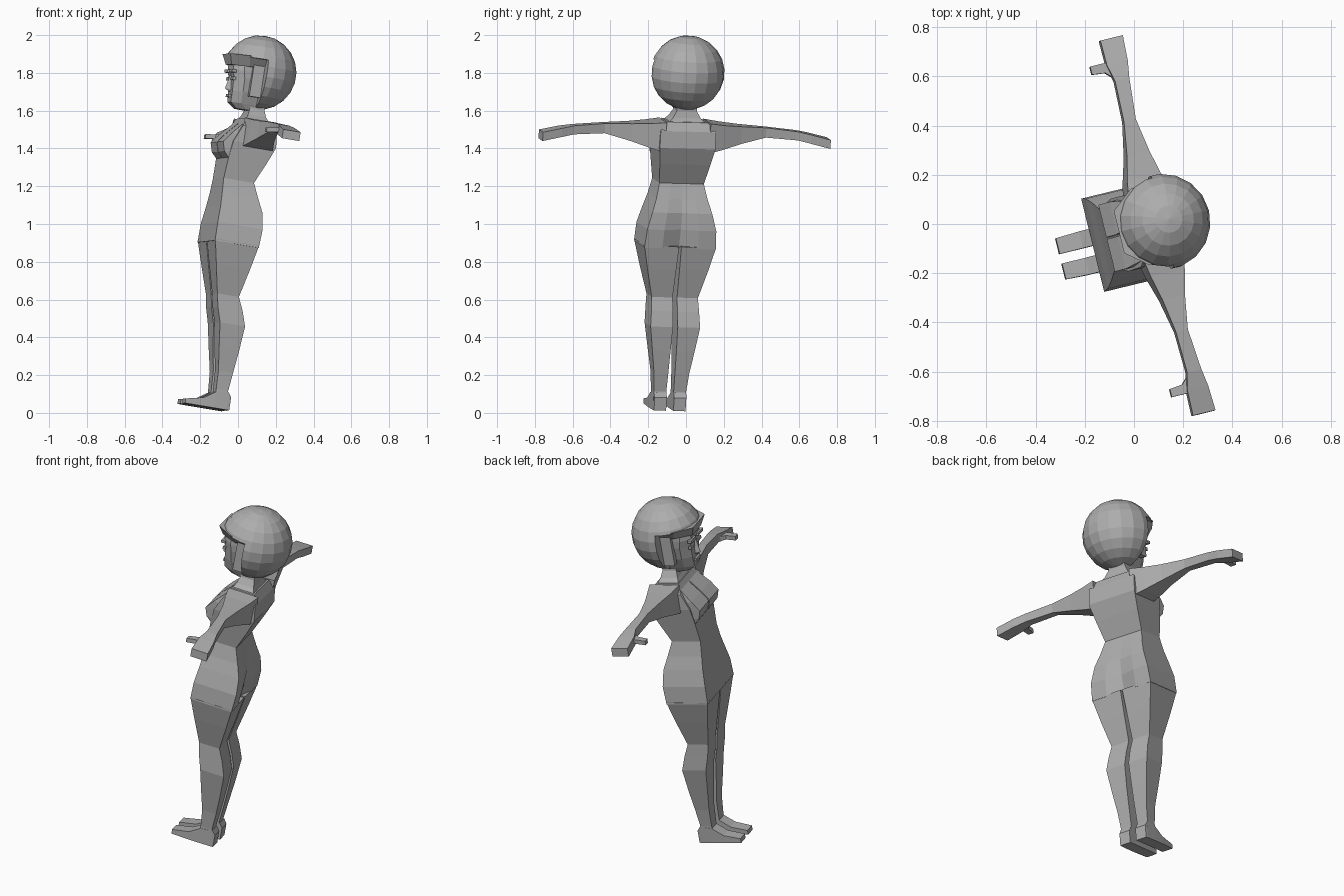
import bpy, bmesh
from mathutils import Matrix, Vector

if "Cube" in bpy.data.objects:
    bpy.data.objects.remove(bpy.data.objects["Cube"])

# Local frame: x = sideways, y = backward, z = along the body; the figure is posed turned and leaning.
up = Vector((0.15, 0.064, 0.986)).normalized()
back = Vector((0.96, 0.233, -0.16))
back = (back - up * back.dot(up)).normalized()
side_axis = back.cross(up)
pose = Matrix((side_axis, back, up)).transposed().to_4x4()
pose.translation = (-0.075, -0.088, 0.012)

grey = bpy.data.materials.new("plain_grey")
grey.diffuse_color = (0.42, 0.42, 0.42, 1)
grey.use_nodes = True
grey.node_tree.nodes["Principled BSDF"].inputs["Base Color"].default_value = grey.diffuse_color


def finish(bm, name):
    bmesh.ops.recalc_face_normals(bm, faces=bm.faces)
    me = bpy.data.meshes.new(name)
    bm.to_mesh(me)
    bm.free()
    me.materials.append(grey)
    ob = bpy.data.objects.new(name, me)
    bpy.context.collection.objects.link(ob)
    ob.matrix_world = pose
    return ob


def loft(name, rings):
    """Skin a list of equal-length point rings and cap both ends."""
    bm = bmesh.new()
    vs = [[bm.verts.new(p) for p in r] for r in rings]
    n = len(vs[0])
    for a, b in zip(vs, vs[1:]):
        for i in range(n):
            j = (i + 1) % n
            bm.faces.new((a[i], a[j], b[j], b[i]))
    bm.faces.new(vs[0])
    bm.faces.new(vs[-1])
    return finish(bm, name)


def level(z, x0, x1, y0, y1):
    return [(x0, y0, z), (x1, y0, z), (x1, y1, z), (x0, y1, z)]


def box(name, x0, x1, y0, y1, z0, z1):
    return loft(name, [level(z0, x0, x1, y0, y1), level(z1, x0, x1, y0, y1)])


# Torso: height, half width, front, back, depth of the crease at the back
torso = [(0.87, .195, -.233, .008, .03), (0.97, .188, -.232, .016, .022),
         (1.06, .163, -.224, .006, .010), (1.13, .140, -.221, -.022, .004),
         (1.21, .121, -.220, -.053, 0), (1.32, .138, -.215, -.005, 0),
         (1.41, .152, -.205, .030, 0), (1.50, .150, -.165, .020, 0),
         (1.545, .110, -.145, -.010, 0)]
loft("torso", [[(-w, f, z), (0, f, z), (w, f, z), (w, b, z), (w * .5, b, z),
                (0, b - c, z), (-w * .5, b, z), (-w, b, z)] for z, w, f, b, c in torso])

# Neck
loft("neck", [level(z, -w, w, f, b) for z, w, f, b in
              [(1.53, .11, -.145, -.01), (1.565, .075, -.13, -.03),
               (1.60, .055, -.12, -.04), (1.70, .05, -.13, -.04)]])

for s, tag in ((1, "left"), (-1, "right")):
    # Bust
    loft(tag + "_bust", [level(z, s * .004, s * w, f, -.14) for z, w, f in
                         [(1.31, .13, -.205), (1.35, .138, -.243), (1.40, .14, -.257),
                          (1.45, .14, -.218), (1.515, .125, -.158)]])
    # Leg: height, inner side, outer side, front, back
    legs = [(.88, .006, .195, -.233, .008), (.75, .009, .165, -.2, -.014),
            (.60, .012, .126, -.161, -.042), (.53, .012, .130, -.148, -.012),
            (.45, .013, .135, -.125, .013), (.32, .016, .115, -.105, .006),
            (.20, .018, .096, -.085, -.004), (.10, .020, .088, -.08, -.014),
            (.05, .020, .088, -.08, -.004)]
    loft(tag + "_leg", [level(z, s * i, s * o, f, b) for z, i, o, f, b in legs])
    # Foot: position along the sole, height
    loft(tag + "_foot", [[(s * .02, y, 0), (s * o, y, 0), (s * o, y, z), (s * .02, y, z)]
                         for y, z, o in [(.008, .07, .086), (-.01, .095, .088), (-.08, .085, .09),
                                         (-.14, .045, .09), (-.235, .025, .086)]])
    # Arm and hand: distance out, front, back, bottom, top
    arm = [(.12, -.155, .02, 1.385, 1.545), (.20, -.14, .003, 1.405, 1.535),
           (.30, -.115, -.02, 1.435, 1.528), (.44, -.092, -.042, 1.47, 1.522),
           (.61, -.085, -.025, 1.462, 1.508), (.68, -.10, -.012, 1.448, 1.495),
           (.785, -.098, -.003, 1.425, 1.472)]
    loft(tag + "_arm", [[(s * x, f, z0), (s * x, b, z0), (s * x, b, z1), (s * x, f, z1)]
                        for x, f, b, z0, z1 in arm])
    # Thumb
    loft(tag + "_thumb", [[(s * x0, y, z), (s * x1, y, z), (s * x1, y, z + .024), (s * x0, y, z + .024)]
                          for y, x0, x1, z in [(-.07, .61, .69, 1.463), (-.112, .652, .692, 1.458),
                                               (-.165, .658, .692, 1.45)]])
    # Brow, eye and side lock of hair
    box(tag + "_brow", s * .018, s * .085, -.254, -.23, 1.775, 1.79)
    box(tag + "_eye", s * .025, s * .075, -.241, -.225, 1.735, 1.752)
    box(tag + "_side_lock", s * .092, s * .125, -.15, -.085, 1.66, 1.85)

# Face and nose
loft("face", [[(-w, -.08, z), (-w, f + .05, z), (-w * .6, f, z), (w * .6, f, z),
               (w, f + .05, z), (w, -.08, z)] for z, w, f in
              [(1.59, .045, -.185), (1.62, .06, -.224), (1.68, .085, -.228),
               (1.75, .1, -.233), (1.79, .103, -.243), (1.87, .1, -.245)]])
loft("nose", [[(-w, -.21, z), (w, -.21, z), (0, f, z)] for z, w, f in
              [(1.676, .02, -.238), (1.688, .022, -.258), (1.775, .01, -.238)]])
box("lips", -.03, .03, -.24, -.21, 1.645, 1.66)

# Rounded hair, cut open around the face
bm = bmesh.new()
bmesh.ops.create_uvsphere(bm, u_segments=18, v_segments=11, radius=.197,
                          matrix=Matrix.Translation((0, -.085, 1.80)))
hair = finish(bm, "hair")
cutter = box("face_opening", -.3, .3, -.4, -.09, 1.5, 1.862)
cutter.hide_render = True
cut = hair.modifiers.new("opening", "BOOLEAN")
cut.operation, cut.solver, cut.object = "DIFFERENCE", "EXACT", cutter
bpy.context.view_layer.objects.active = hair
bpy.ops.object.modifier_apply(modifier=cut.name)
bpy.data.objects.remove(cutter)

# Fringe under the front of the hair, tapering in toward the forehead
loft("fringe", [[(-w, -.09, z), (-w, f + .09, z), (-w * .55, f, z), (w * .55, f, z),
                 (w, f + .09, z), (w, -.09, z)] for z, w, f in
                [(1.815, .115, -.257), (1.87, .16, -.278)]])
